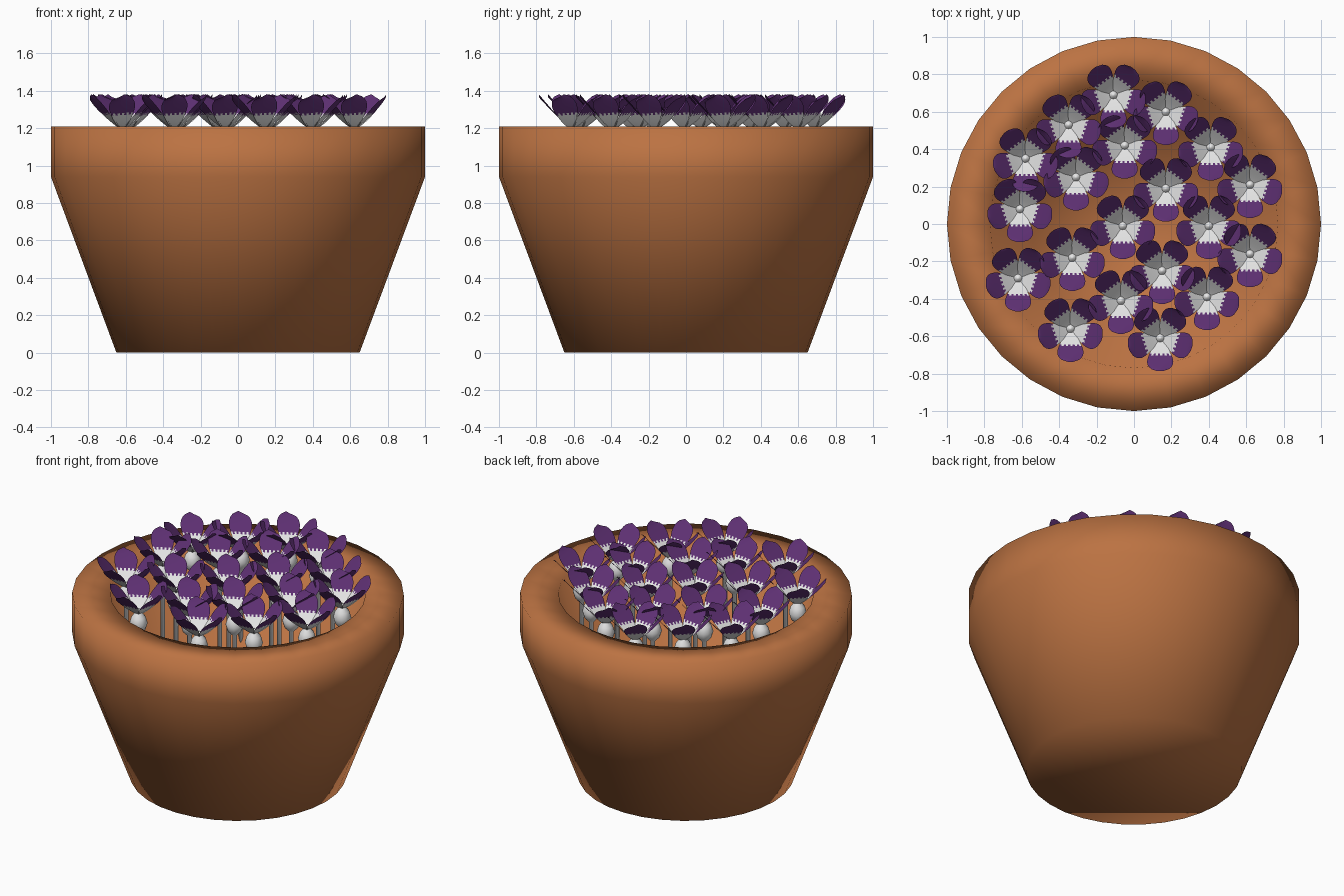
import bpy, bmesh
from math import sin, cos, pi, radians, sqrt

cube = bpy.data.objects.get("Cube")
if cube:
    bpy.data.objects.remove(cube, do_unlink=True)


def material(name, rgb):
    mat = bpy.data.materials.new(name)
    mat.use_nodes = True
    color = (*rgb, 1)
    mat.diffuse_color = color
    mat.node_tree.nodes["Principled BSDF"].inputs["Base Color"].default_value = color
    return mat


terracotta = material("terracotta", (0.5, 0.17, 0.055))
purple = material("petal purple", (0.115, 0.03, 0.175))
white = material("pale white", (0.8, 0.8, 0.8))


def finish(bm, name, mats, recalc=True):
    if recalc:
        bmesh.ops.recalc_face_normals(bm, faces=bm.faces)
    for face in bm.faces:
        face.smooth = True
    mesh = bpy.data.meshes.new(name)
    bm.to_mesh(mesh)
    bm.free()
    for mat in mats:
        mesh.materials.append(mat)
    return mesh


def lathe(name, profile, sides, mat):
    """Revolve (radius, height) points and close both ends."""
    bm = bmesh.new()
    rings = [[bm.verts.new((r * cos(2 * pi * i / sides), r * sin(2 * pi * i / sides), z))
              for i in range(sides)] for r, z in profile]
    for low, high in zip(rings, rings[1:]):
        for i in range(sides):
            j = (i + 1) % sides
            bm.faces.new((low[i], low[j], high[j], high[i]))
    bm.faces.new(rings[0][::-1])
    bm.faces.new(rings[-1])
    return finish(bm, name, [mat])


def bloom_mesh(rows=16, cols=10):
    """Five cupped petals with a ragged pale heart."""
    bm = bmesh.new()
    for k in range(5):
        a = radians(270 + 72 * k)
        grid = []
        for i in range(rows + 1):
            t = 0.995 * i / rows
            r = 0.01 + 0.168 * t
            end = max(0, (t - 0.55) / 0.45)
            half = 0.09 * t ** 0.55 * sqrt(1 - end ** 2)
            row = []
            for j in range(cols + 1):
                s = 2 * j / cols - 1
                side = half * s
                z = 1.2 + 0.175 * t ** 1.1 + 0.008 * s * t
                row.append(bm.verts.new((r * cos(a) - side * sin(a),
                                         r * sin(a) + side * cos(a), z)))
            grid.append(row)
        for i in range(rows):
            for j in range(cols):
                face = bm.faces.new((grid[i][j], grid[i + 1][j],
                                     grid[i + 1][j + 1], grid[i][j + 1]))
                face.material_index = 1 if i < 7 + j % 2 else 0
    return finish(bm, "bloom", [purple, white], recalc=False)


def place(name, mesh, x=0, y=0):
    obj = bpy.data.objects.new(name, mesh)
    obj.location = (x, y, 0)
    bpy.context.collection.objects.link(obj)


# Pot: tapered body, upright rim and hollow inside
place("pot", lathe("pot", [(0.65, 0), (1, 0.94), (1, 1.21), (0.77, 1.21), (0.55, 0.3)],
                   32, terracotta))

# Flowers: stem swelling into a round base, with the bloom on top
stem = lathe("stem", [(0.014, 0.3), (0.014, 1.07), (0.043, 1.1), (0.055, 1.14),
                      (0.043, 1.18), (0.02, 1.21), (0.006, 1.23)], 12, white)
bloom = bloom_mesh()
spots = [(-.11, .69), (.17, .6), (-.35, .53), (-.05, .42), (.41, .41),
         (-.58, .35), (-.31, .25), (.17, .19), (.62, .21), (-.61, .08),
         (-.06, -.01), (.4, -.01), (-.33, -.18), (.15, -.25), (.62, -.16),
         (-.62, -.29), (-.07, -.41), (.39, -.39), (-.34, -.56), (.14, -.61)]
for x, y in spots:
    place("flower_stem", stem, x, y)
    place("flower_bloom", bloom, x, y)
